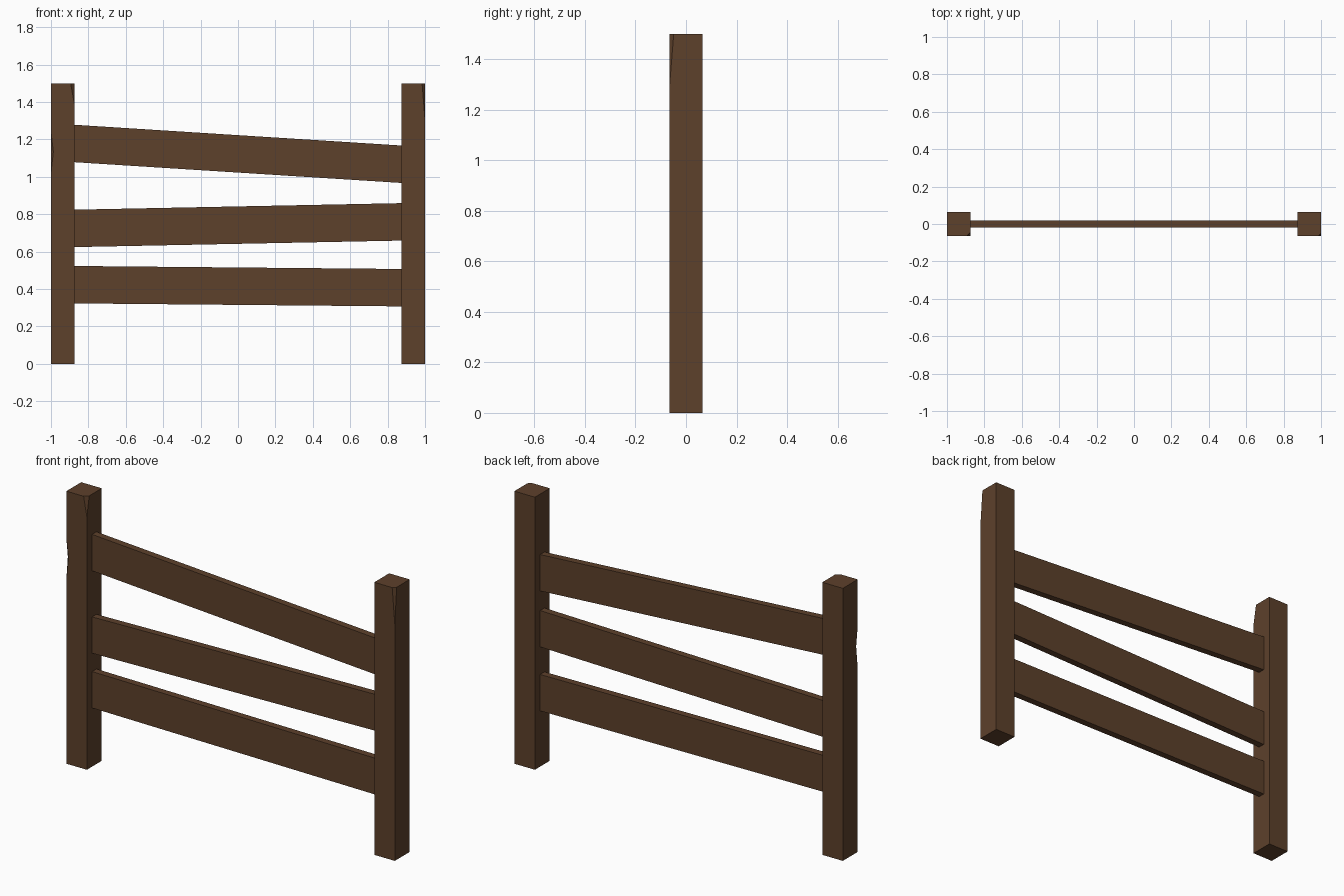
import bpy, bmesh
from mathutils import Vector

if "Cube" in bpy.data.objects:
    bpy.data.objects.remove(bpy.data.objects["Cube"])

wood = bpy.data.materials.new("dark_wood")
wood.diffuse_color = (0.11, 0.052, 0.024, 1)
wood.use_nodes = True
wood.node_tree.nodes["Principled BSDF"].inputs["Base Color"].default_value = wood.diffuse_color

H, W, D = 1.5, 0.125, 0.0645   # post height, width, half depth


def finish(bm, name):
    bmesh.ops.recalc_face_normals(bm, faces=bm.faces)
    me = bpy.data.meshes.new(name)
    bm.to_mesh(me)
    bm.free()
    me.materials.append(wood)
    ob = bpy.data.objects.new(name, me)
    bpy.context.collection.objects.link(ob)
    return ob


def hull(points, name):
    bm = bmesh.new()
    for p in points:
        bm.verts.new(p)
    bmesh.ops.convex_hull(bm, input=bm.verts)
    bmesh.ops.dissolve_limit(bm, angle_limit=0.001, verts=bm.verts, edges=bm.edges)
    return finish(bm, name)


def post(name, x0, cut, cut_z):
    # square post with a sliver split off the top of its front right corner
    bm = bmesh.new()
    bmesh.ops.create_cube(bm, size=1)
    for v in bm.verts:
        v.co = (x0 + (v.co.x + 0.5) * W, v.co.y * 2 * D, (v.co.z + 0.5) * H)
    x1 = x0 + W
    a, b, c = Vector((x1 - cut, -D, H)), Vector((x1, cut - D, H)), Vector((x1, -D, cut_z))
    n = (b - a).cross(c - a)
    if n.dot(Vector((x1, -D, H)) - a) < 0:
        n.negate()
    r = bmesh.ops.bisect_plane(bm, geom=bm.verts[:] + bm.edges[:] + bm.faces[:],
                               plane_co=a, plane_no=n, clear_outer=True, dist=1e-6)
    edges = [e for e in bm.edges if e.is_boundary]
    bmesh.ops.holes_fill(bm, edges=edges, sides=0)
    return finish(bm, name)


left = post("left_post", -1.0, 0.02, 1.39)
post("right_post", 1.0 - W, 0.016, 1.3)

# shallow nick in the left post's outer front edge
r, zm = 0.013, 1.135
nick = hull([(-1 - r, -D, zm), (-1 + r, -D, zm), (-1, -D - r, zm), (-1, -D + r, zm),
             (-1, -D, zm + 0.105), (-1, -D, zm - 0.12)], "nick_cutter")
nick.hide_render = True
nick.hide_viewport = True
mod = left.modifiers.new("nick", 'BOOLEAN')
mod.operation = 'DIFFERENCE'
mod.solver = 'EXACT'
mod.object = nick

# crooked rails: top heights at the left and right post
RH, T, X = 0.2, 0.019, 1.0 - W
for name, zl, zr in (("top_rail", 1.278, 1.167),
                     ("middle_rail", 0.824, 0.859),
                     ("bottom_rail", 0.523, 0.507)):
    hull([(x, y, z - d) for x, z in ((-X, zl), (X, zr))
          for y in (-T, T) for d in (0, RH)], name)
